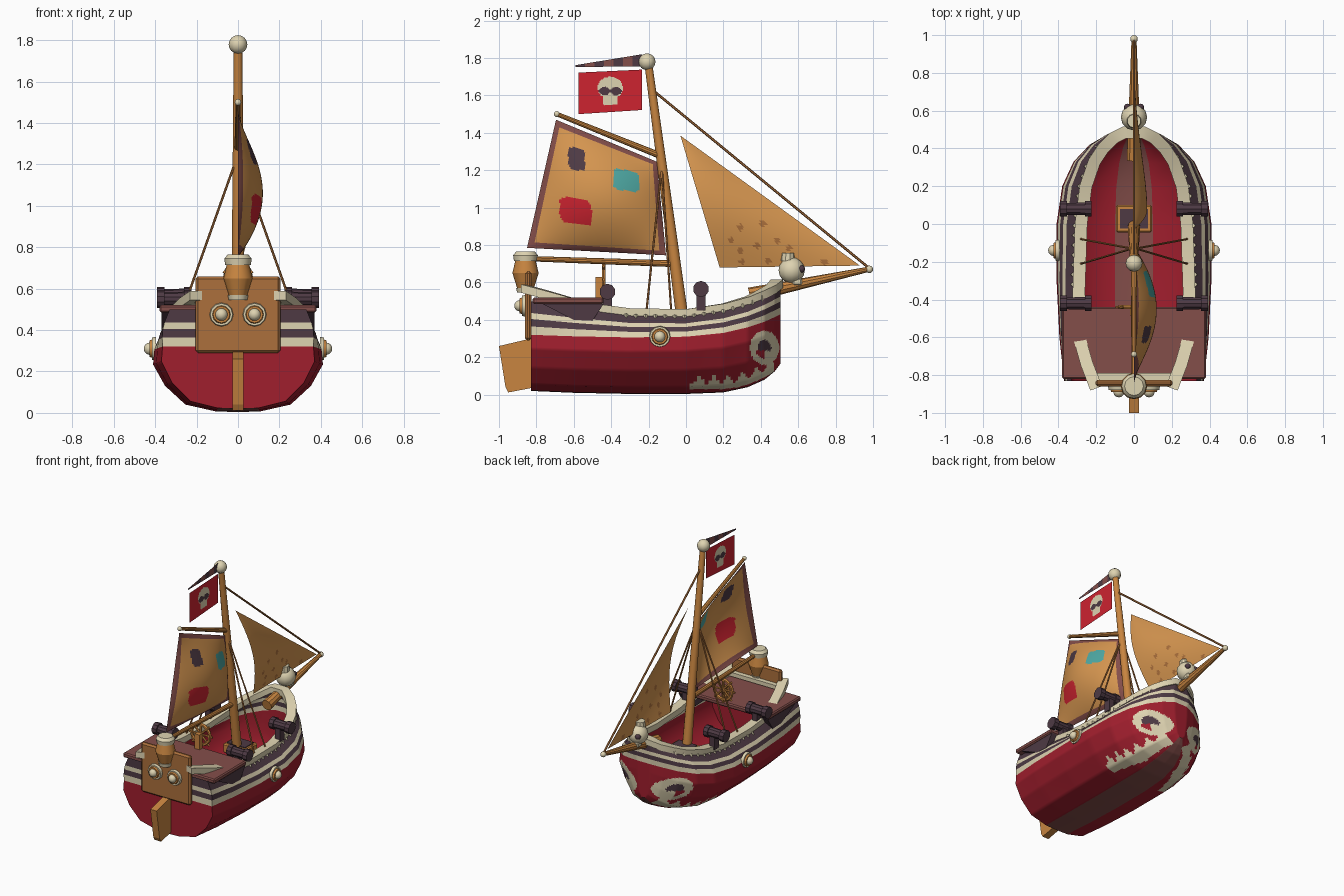
import bpy, bmesh, math
from mathutils import Vector, Matrix

if "Cube" in bpy.data.objects:
    bpy.data.objects.remove(bpy.data.objects["Cube"])

def srgb(r, g, b):
    return tuple(((c / 255 + 0.055) / 1.055) ** 2.4 for c in (r, g, b)) + (1,)

MATS = {}
for n, c in {"cream": (222, 211, 177), "hull_red": (160, 30, 45), "bright_red": (205, 35, 48),
             "dark_plum": (78, 58, 68), "sail_tan": (214, 150, 80), "wood": (200, 133, 64),
             "board_brown": (172, 112, 60), "mauve_brown": (132, 78, 74), "teal": (78, 168, 163)}.items():
    MATS[n] = bpy.data.materials.new(n)
    MATS[n].diffuse_color = srgb(*c)

def finish(name, bm, mats, smooth=True):
    me = bpy.data.meshes.new(name)
    bm.to_mesh(me)
    bm.free()
    ob = bpy.data.objects.new(name, me)
    bpy.context.collection.objects.link(ob)
    for m in ([mats] if isinstance(mats, str) else mats):
        me.materials.append(MATS[m])
    if smooth:
        bpy.context.view_layer.objects.active = ob
        bpy.ops.object.select_all(action='DESELECT')
        ob.select_set(True)
        bpy.ops.object.shade_smooth_by_angle(angle=math.radians(35))
    return ob

def tube(name, p, q, r1, r2, mat, sides=10):
    p, q = Vector(p), Vector(q)
    rot = (q - p).to_track_quat('Z', 'Y').to_matrix().to_4x4()
    bm = bmesh.new()
    bmesh.ops.create_cone(bm, cap_ends=True, segments=sides, radius1=r1, radius2=r2, depth=(q - p).length,
                          matrix=Matrix.Translation((p + q) / 2) @ rot)
    return finish(name, bm, mat, sides > 6)

def ball(name, c, r, mat, scale=(1, 1, 1)):
    bm = bmesh.new()
    bmesh.ops.create_uvsphere(bm, u_segments=12, v_segments=8, radius=r,
                              matrix=Matrix.Translation(c) @ Matrix.Diagonal((*scale, 1)))
    return finish(name, bm, mat)

def box(name, lo, hi, mat, bevel=0):
    lo, hi = Vector(lo), Vector(hi)
    bm = bmesh.new()
    bmesh.ops.create_cube(bm, size=1, matrix=Matrix.Translation((lo + hi) / 2) @ Matrix.Diagonal((*(hi - lo), 1)))
    if bevel:
        bmesh.ops.bevel(bm, geom=bm.edges[:], offset=bevel, segments=1, affect='EDGES')
    return finish(name, bm, mat, False)

def slab_yz(name, poly, x0, x1, mat):
    """Side-view outline extruded across x."""
    bm = bmesh.new()
    f = bm.faces.new([bm.verts.new((x0, y, z)) for y, z in poly])
    g = bmesh.ops.extrude_face_region(bm, geom=[f])["geom"]
    bmesh.ops.translate(bm, verts=[v for v in g if isinstance(v, bmesh.types.BMVert)], vec=(x1 - x0, 0, 0))
    bmesh.ops.recalc_face_normals(bm, faces=bm.faces[:])
    return finish(name, bm, mat, False)

def sheet(name, f, nu, nv, mats, rule):
    """Cloth grid; rule(u, v, y, z) picks the colour index."""
    bm = bmesh.new()
    g = [[bm.verts.new(f(i / nu, j / nv)) for j in range(nv + 1)] for i in range(nu + 1)]
    for i in range(nu):
        for j in range(nv):
            fc = bm.faces.new((g[i][j], g[i + 1][j], g[i + 1][j + 1], g[i][j + 1]))
            c = fc.calc_center_median()
            fc.material_index = rule((i + .5) / nu, (j + .5) / nv, c.y, c.z)
    bmesh.ops.remove_doubles(bm, verts=bm.verts[:], dist=1e-5)
    return finish(name, bm, mats)

def bilinear(a, b, c, d, bulge=0):
    a, b, c, d = [Vector((0, *p)) for p in (a, b, c, d)]
    def f(u, v):
        p = a.lerp(b, u).lerp(d.lerp(c, u), v)
        p.x = bulge * (math.sin(math.pi * u) * math.sin(math.pi * v)) ** 0.8 if 0 < u < 1 and 0 < v < 1 else 0
        return p
    return f

# Hull stations: y, widest half width, top half width, top z, red top z, bottom z
ST = [(-.83, .37, .33, .50, .32, .02), (-.6, .395, .33, .465, .312, .01), (-.3, .41, .32, .425, .306, .004),
      (0, .41, .31, .42, .31, .004), (.2, .38, .285, .45, .33, .012), (.33, .32, .24, .488, .36, .04),
      (.42, .235, .18, .53, .39, .08), (.475, .14, .115, .56, .415, .125), (.505, .055, .05, .575, .43, .165)]
LOW = [(0, 0), (.26, .01), (.62, .12), (.86, .42), (1, .76), (.985, 1)]
UP = [.25, .47, .65, 1]
HULL_MATS = ["hull_red", "cream", "dark_plum", "mauve_brown"]
ROWS = [3, 0, 0, 0, 0, 1, 2, 1, 2]

def station(y):
    for a, b in zip(ST, ST[1:]):
        if y <= b[0]:
            f = (y - a[0]) / (b[0] - a[0])
            return [p + (q - p) * f for p, q in zip(a, b)]
    return ST[-1]

def hull_rule(y, z):
    """Painted eye and row of teeth near the bow."""
    if y < .02:
        return None
    r = math.hypot(y - .42, (z - .25) * .85)
    if r < .036 and z > .235:
        return 2
    if .0 < r < .078 and not (r < .05 and y < .42 and z < .235):
        return 1
    base = .03 + 1.1 * max(0, y - .18) ** 2
    tri = abs(((y / .075) % 1) * 2 - 1)
    return 1 if y < .47 and base < z < base + .025 + .05 * tri else None

def make_hull(name, inset, paint):
    bm = bmesh.new()
    rings = []
    for y, b, t, s, w, k in ST:
        b, t, k, y = b - inset, t - inset, k + inset, y * (1 - inset)
        half = [(b * fx, k + (w - k) * fz) for fx, fz in LOW]
        x0 = b * .985
        half += [(x0 + (t - x0) * f + .015 * math.sin(math.pi * f), w + (s - w) * f) for f in UP]
        full = [(-x, z) for x, z in half[:0:-1]] + half
        rings.append([bm.verts.new((x, y, z)) for x, z in full])
    n = len(rings[0])
    row = lambda i: ROWS[max(abs(i - n // 2), abs(i + 1 - n // 2)) - 1]
    for a, b in zip(rings, rings[1:]):
        for i in range(n - 1):
            bm.faces.new((a[i], a[i + 1], b[i + 1], b[i])).material_index = row(i)
    for r in (rings[0], rings[-1]):
        for i in range(n // 2):
            vs = list(dict.fromkeys((r[i], r[i + 1], r[n - 2 - i], r[n - 1 - i])))
            bm.faces.new(vs).material_index = row(i)
    bmesh.ops.recalc_face_normals(bm, faces=bm.faces[:])
    if paint:
        bmesh.ops.subdivide_edges(bm, edges=bm.edges[:], cuts=9, use_grid_fill=True)
        for f in bm.faces:
            c = f.calc_center_median()
            m = hull_rule(c.y, c.z)
            if m is not None and f.material_index == 0:
                f.material_index = m
    else:
        bmesh.ops.reverse_faces(bm, faces=bm.faces[:])
    return finish(name, bm, HULL_MATS)

make_hull("hull", 0, True)
make_hull("hull_inside", .02, False)

# Cream rail swept around the top edge
side = [(.20, -.87, .565), (.25, -.74, .53), (.29, -.6, .49)]
side += [(station(y)[2] - .03, y, station(y)[3] + .012) for y in (-.45, -.3, -.15, 0, .1, .2, .33, .4, .455)] + [(.05, .485, .59)]
path = [Vector(p) for p in side] + [Vector((-x, y, z)) for x, y, z in side[::-1]]
bm = bmesh.new()
prev = None
for i, p in enumerate(path):
    t = path[min(i + 1, len(path) - 1)] - path[max(i - 1, 0)]
    nrm = Vector((t.y, -t.x, 0)).normalized()
    ring = [bm.verts.new(p + nrm * a + Vector((0, 0, h))) for a, h in ((-.033, -.02), (.033, -.02), (.033, .025), (-.033, .025))]
    if prev:
        for j in range(4):
            bm.faces.new((prev[j], prev[j - 1], ring[j - 1], ring[j]))
    if i in (0, len(path) - 1):
        bm.faces.new(ring)
    prev = ring
bmesh.ops.recalc_face_normals(bm, faces=bm.faces[:])
finish("rail", bm, "cream")

# Stern deck, board and rudder
box("stern_deck", (-.38, -.82, .485), (.38, -.44, .52), "mauve_brown", .008)
box("stern_board", (-.205, -.86, .29), (.205, -.825, .66), "board_brown", .012)
box("stern_board_ledge", (-.21, -.825, .53), (.21, -.79, .56), "cream")
slab_yz("rudder", [(-1, .26), (-.83, .3), (-.83, .035), (-.95, .012), (-.965, .04)], -.026, .026, "wood")

def medallion(name, c, d):
    c, d = Vector(c), Vector(d)
    tube(name + "_rim", c, c + d * .02, .058, .054, "cream", 12)
    tube(name + "_ring", c + d * .02, c + d * .032, .044, .04, "wood", 12)
    ball(name + "_boss", c + d * .03, .03, "cream")

def cannon(name, s, y, z):
    tube(name + "_barrel", (s * .24, y, z), (s * .38, y, z), .036, .032, "dark_plum")
    tube(name + "_muzzle", (s * .355, y, z), (s * .392, y, z), .043, .043, "dark_plum")
    tube(name + "_breech", (s * .225, y, z), (s * .26, y, z), .043, .043, "dark_plum")
    box(name + "_mount", (s * .29 - .02, y - .025, .45), (s * .29 + .02, y + .025, z - .02), "dark_plum")

# Paired fittings: cannons, medallions, brackets, shrouds, rail teeth
for s, lr in ((1, "right"), (-1, "left")):
    cannon(lr + "_bow_cannon", s, .08, .565)
    cannon(lr + "_stern_cannon", s, -.42, .55)
    medallion(lr + "_side_medallion", (s * .395, -.14, .31), (s, 0, 0))
    medallion(lr + "_stern_medallion", (s * .08, -.858, .475), (0, -1, 0))
    slab_yz(lr + "_deck_bracket", [(-.77, .486), (-.44, .486), (-.5, .395), (-.6, .4)], s * .27, s * .37, "dark_plum")
    for k, y in enumerate((-.08, -.21)):
        tube(f"{lr}_shroud_{k}", (s * .01, -.13, 1.22), (s * .28, y, .46), .006, .006, "board_brown", 6)
    for k in range(15):
        st = station(-.32 + k * .052)
        tube(f"{lr}_rail_tooth_{k}", (s * (st[2] + .004), st[0], st[3] + .002), (s * (st[2] + .018), st[0], st[3] - .03), .012, .001, "cream", 4)

# Mast, spars and stay
tube("mast", (0, .03, .04), (0, -.2, 1.76), .036, .021, "wood", 12)
ball("mast_ball", (0, -.208, 1.78), .045, "cream")
tube("gaff", (0, -.69, 1.5), (0, -.13, 1.275), .012, .018, "wood")
ball("gaff_ball", (0, -.69, 1.5), .016, "cream")
tube("boom", (0, -.86, .728), (0, -.06, .7), .014, .018, "wood")
tube("bowsprit", (0, .34, .533), (0, .975, .67), .04, .014, "wood")
ball("bowsprit_ball", (0, .98, .67), .02, "cream")
tube("fore_stay", (0, -.18, 1.63), (0, .975, .68), .007, .007, "board_brown", 6)

# Main sail with border and patches
def sail_rule(u, v, y, z):
    if min(u, 1 - u, v, 1 - v) < .045:
        return 1
    for m, cy, cz, ry, rz in ((2, -.585, 1.26, .045, .058), (3, -.32, 1.145, .07, .055), (4, -.59, .98, .085, .068)):
        if (abs(y - cy) / ry) ** 5 + (abs(z - cz + .18 * (y - cy)) / rz) ** 5 < 1:
            return m
    return 0
sheet("main_sail", bilinear((-.85, .785), (-.107, .745), (-.155, 1.245), (-.695, 1.47), .12), 66, 66,
      ["sail_tan", "mauve_brown", "dark_plum", "teal", "bright_red"], sail_rule)

# Jib with small stitched marks
def jib(u, v):
    p = Vector((0, -.03, 1.385)).lerp(Vector((0, .18, .68)).lerp(Vector((0, .93, .69)), v), u)
    p.x = .07 * math.sin(math.pi * u) * math.cos(math.pi / 2 * v)
    return p
MARKS = [(.29, .895), (.41, .915), (.24, .825), (.29, .77), (.38, .795), (.49, .825), (.55, .78), (.3, .71), (.44, .715), (.59, .705), (.74, .71)]
sheet("jib", jib, 60, 60, ["sail_tan", "board_brown"],
      lambda u, v, y, z: int(any(abs(y - a) + abs(z - b) < .02 for a, b in MARKS)))

# Flag with a masked face, and striped pennant
def flag_rule(u, v, y, z):
    dy, dz = y + .405, z - 1.625
    if math.hypot((abs(dy) - .03) / .03, (dz + .002) / .022) < 1:
        return 2
    top = math.hypot(dy / .067, (dz - .015) / .06) < 1
    return int(top or (abs(dy) < .042 and -.075 < dz < 0))
sheet("flag", bilinear((-.575, 1.5), (-.235, 1.522), (-.235, 1.738), (-.575, 1.722)), 60, 40,
      ["bright_red", "cream", "dark_plum"], flag_rule)
sheet("pennant", bilinear((-.59, 1.752), (-.235, 1.755), (-.235, 1.82), (-.59, 1.762)), 7, 1,
      ["dark_plum", "mauve_brown"], lambda u, v, y, z: int(u * 7) % 2)

# Stern lantern
for n, z0, z1, r0, r1, m in (("foot", .545, .57, .045, .05, "cream"), ("lower", .57, .65, .045, .07, "wood"),
                             ("upper", .65, .715, .07, .055, "wood"), ("cap", .715, .745, .062, .066, "cream"),
                             ("cap_top", .745, .765, .066, .05, "cream")):
    tube("lantern_" + n, (0, -.858, z0), (0, -.858, z1), r0, r1, m, 12)

# Figurehead
ball("figurehead", (0, .565, .665), .07, "cream")
tube("figurehead_cap", (0, .545, .715), (0, .545, .757), .04, .036, "cream")
box("figurehead_jaw", (-.035, .57, .585), (.035, .62, .625), "cream", .008)
for s in (1, -1):
    ball("figurehead_eye", (s * .034, .617, .672), .02, "dark_plum")

# Steering wheel
bm = bmesh.new()
N, M = 16, 6
rs = [[bm.verts.new(((.075 + .012 * math.cos(b)) * math.cos(a), -.44 + .012 * math.sin(b), .615 + (.075 + .012 * math.cos(b)) * math.sin(a)))
       for b in (math.tau * j / M for j in range(M))] for a in (math.tau * i / N for i in range(N))]
for i in range(N):
    for j in range(M):
        bm.faces.new((rs[i - 1][j - 1], rs[i][j - 1], rs[i][j], rs[i - 1][j]))
bmesh.ops.recalc_face_normals(bm, faces=bm.faces[:])
finish("wheel_rim", bm, "wood")
for k in range(4):
    d = Vector((math.cos(k * math.pi / 4), 0, math.sin(k * math.pi / 4))) * .098
    tube(f"wheel_spoke_{k}", Vector((0, -.44, .615)) - d, Vector((0, -.44, .615)) + d, .008, .008, "wood", 6)
box("wheel_post", (-.02, -.485, .5), (.02, -.45, .63), "wood")

# Mast collar with dark top
box("collar_base", (-.07, -.03, .03), (.07, .08, .3), "dark_plum")
box("collar_frame", (-.095, -.045, .3), (.095, .1, .37), "wood", .008)
box("collar_top", (-.075, -.025, .365), (.075, .08, .376), "dark_plum")

for m in bpy.data.materials:
    if m.users and not m.is_grease_pencil:
        m.use_nodes = True
        m.node_tree.nodes["Principled BSDF"].inputs["Base Color"].default_value = m.diffuse_color
